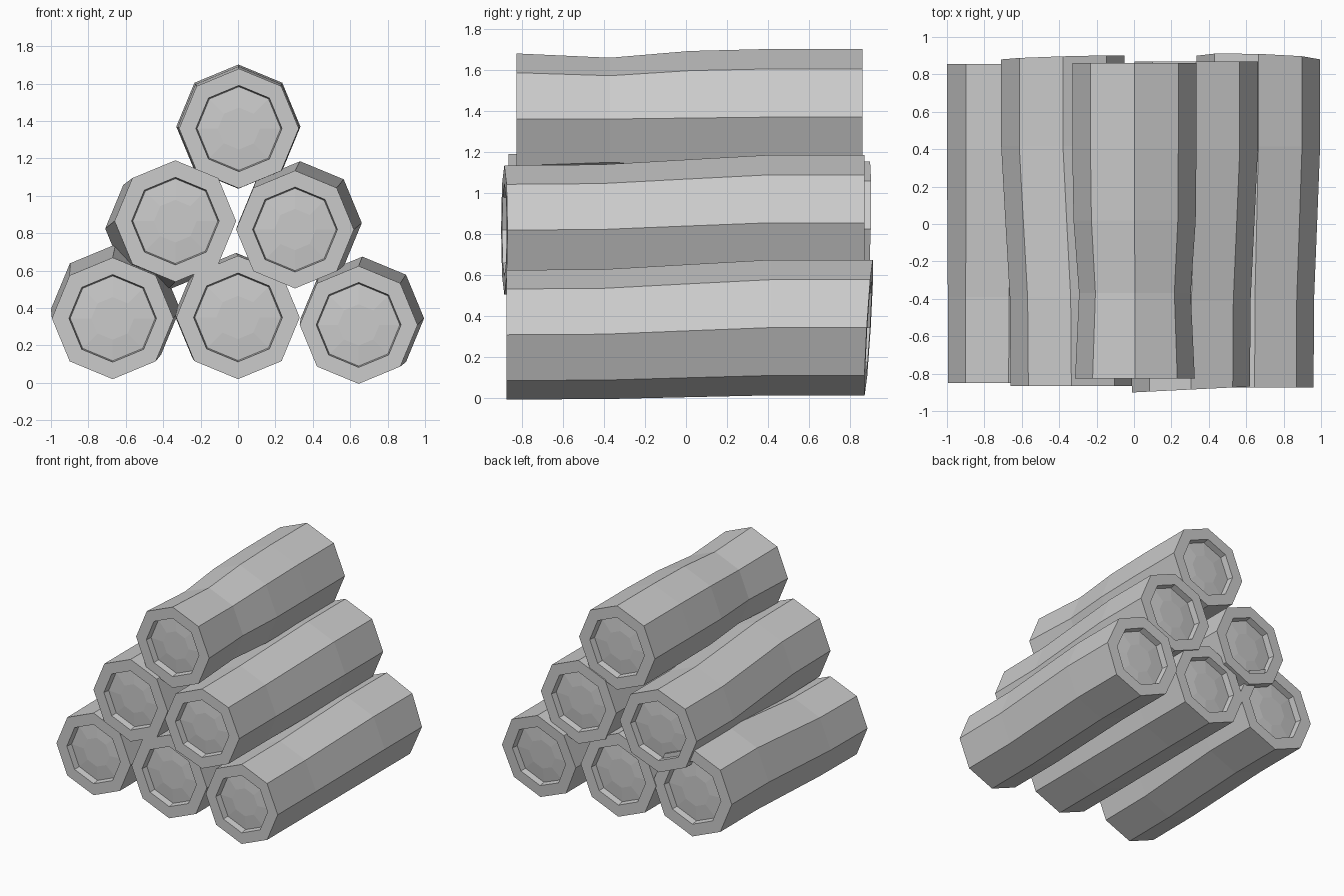
import bpy
import bmesh
from math import sin, cos, pi
from mathutils import Vector

default_cube = bpy.data.objects.get("Cube")
if default_cube:
    bpy.data.objects.remove(default_cube, do_unlink=True)

# One plain grey for the whole stack
grey = bpy.data.materials.new("plain_grey")
grey.use_nodes = True
colour = (0.6, 0.6, 0.6, 1)
grey.diffuse_color = colour
grey.node_tree.nodes["Principled BSDF"].inputs["Base Color"].default_value = colour

SIDES = 8
STATIONS = (0, 0.27, 0.5, 0.73, 1)   # ring positions along a log
BEND = (0, 0.08, 0.55, 1, 1)         # how far each ring has shifted sideways
RIM, DEPTH = 0.72, 0.05              # recess size at each end


def ring(bm, centre, radius, tilt):
    verts = []
    for i in range(SIDES):
        a = 2 * pi * i / SIDES
        dx, dz = radius * cos(a), radius * sin(a)
        lean = tilt[0] * dx + tilt[1] * dz
        verts.append(bm.verts.new(centre + Vector((dx, lean, dz))))
    return verts


def bridge(bm, a, b):
    for i in range(SIDES):
        j = (i + 1) % SIDES
        bm.faces.new((a[i], a[j], b[j], b[i]))


def recess(bm, outer, centre, radius, tilt, inward):
    # Flat rim, short inner wall, then a gently domed floor
    step = Vector((0, inward, 0))
    lip = ring(bm, centre, radius * RIM, tilt)
    floor = ring(bm, centre + step * DEPTH, radius * RIM * 0.97, tilt)
    dome = ring(bm, centre + step * DEPTH * 0.8, radius * 0.35, tilt)
    for a, b in ((outer, lip), (lip, floor), (floor, dome)):
        bridge(bm, a, b)
    bm.faces.new(dome)


def make_log(name, front, back, front_tilt=(0, 0), back_tilt=(0, 0), waist=1):
    # front and back are (x, y, z, radius)
    bm = bmesh.new()
    f, b = Vector(front), Vector(back)
    rings, centres, radii = [], [], []
    for t, s in zip(STATIONS, BEND):
        p = f.lerp(b, s)
        centre = Vector((p.x, f.y + (b.y - f.y) * t, p.z))
        radius = p.w * (waist if t == STATIONS[1] else 1)
        tilt = front_tilt if t == 0 else back_tilt if t == 1 else (0, 0)
        rings.append(ring(bm, centre, radius, tilt))
        centres.append(centre)
        radii.append(radius)
    for a, c in zip(rings, rings[1:]):
        bridge(bm, a, c)
    recess(bm, rings[0], centres[0], radii[0], front_tilt, 1)
    recess(bm, rings[-1], centres[-1], radii[-1], back_tilt, -1)
    bmesh.ops.recalc_face_normals(bm, faces=bm.faces)
    mesh = bpy.data.meshes.new(name)
    bm.to_mesh(mesh)
    bm.free()
    mesh.materials.append(grey)
    obj = bpy.data.objects.new(name, mesh)
    bpy.context.collection.objects.link(obj)


# Bottom row
make_log("bottom_right_log", (-0.67, -0.85, 0.345, 0.325), (-0.655, 0.855, 0.395, 0.345))
make_log("bottom_middle_log", (0, -0.86, 0.35, 0.33), (-0.01, 0.86, 0.365, 0.33))
make_log("bottom_left_log", (0.645, -0.875, 0.31, 0.315), (0.665, 0.89, 0.345, 0.33),
         back_tilt=(-0.03, 0.06))

# Middle row
make_log("middle_right_log", (-0.335, -0.865, 0.865, 0.325), (-0.38, 0.89, 0.825, 0.33),
         back_tilt=(0.03, 0.02))
make_log("middle_left_log", (0.305, -0.885, 0.82, 0.315), (0.332, 0.87, 0.855, 0.33),
         front_tilt=(0.05, 0))

# Top
make_log("top_log", (0.005, -0.825, 1.36, 0.32), (0.002, 0.86, 1.37, 0.332), waist=0.93)
